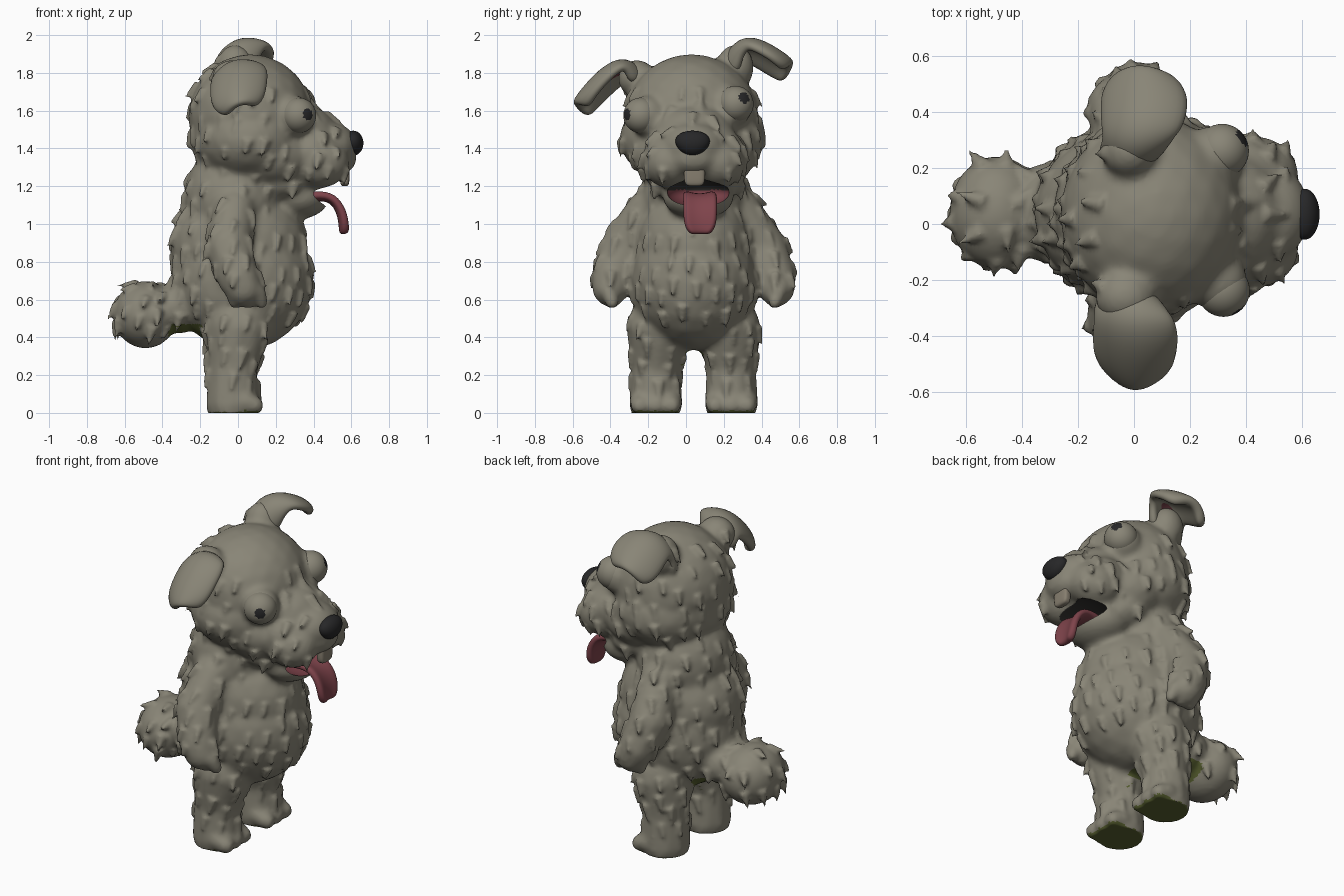
import bpy, bmesh, random
from mathutils import Vector, Matrix

random.seed(4)
MID = 0.04  # side-to-side middle of the body
scene = bpy.context.scene
if "Cube" in bpy.data.objects:
    bpy.data.objects.remove(bpy.data.objects["Cube"])


def material(name, rgb):
    m = bpy.data.materials.new(name)
    m.use_nodes = True
    m.diffuse_color = (*rgb, 1)
    m.node_tree.nodes["Principled BSDF"].inputs["Base Color"].default_value = (*rgb, 1)
    return m


FUR = material("grey_fur", (0.25, 0.235, 0.183))
GREEN = material("olive_underside", (0.1, 0.12, 0.03))
DARK = material("mouth_dark", (0.035, 0.033, 0.03))
PINK = material("tongue_pink", (0.21, 0.057, 0.07))
EAR = material("inner_ear_red", (0.15, 0.045, 0.055))
BLACK = material("nose_black", (0.02, 0.02, 0.021))
TOOTH = material("tooth_grey", (0.24, 0.21, 0.16))


def ball(bm, centre, radii, detail=3):
    m = Matrix.Translation(centre) @ Matrix.Diagonal((*radii, 1))
    bmesh.ops.create_icosphere(bm, subdivisions=detail, radius=1, matrix=m)


def limb(bm, stations):
    # overlapping balls along a tapering path
    for a, b in zip(stations, stations[1:]):
        for i in range(6):
            x, y, z, r = Vector(a).lerp(Vector(b), i / 5)
            ball(bm, (x, y, z), (r, r, r), 2)


def make(name, bm, mats, angle=0.9):
    me = bpy.data.meshes.new(name)
    bm.to_mesh(me)
    bm.free()
    return place(name, me, mats, angle)


def place(name, me, mats, angle):
    ob = bpy.data.objects.new(name, me)
    scene.collection.objects.link(ob)
    for m in mats:
        me.materials.append(m)
    me.polygons.foreach_set("use_smooth", [True] * len(me.polygons))
    me.set_sharp_from_angle(angle=angle)
    return ob


def rounding(ob):
    sub = ob.modifiers.new("rounding", "SUBSURF")
    sub.levels = sub.render_levels = 2


def remesh(ob, voxel, rounds, cutter=None):
    # fuse the overlapping pieces, soften, and optionally carve
    r = ob.modifiers.new("fuse", "REMESH")
    r.mode, r.voxel_size = "VOXEL", voxel
    s = ob.modifiers.new("soften", "SMOOTH")
    s.factor, s.iterations = 0.5, rounds
    if cutter:
        c = ob.modifiers.new("carve", "BOOLEAN")
        c.operation, c.object, c.solver = "DIFFERENCE", cutter, "EXACT"
    dg = bpy.context.evaluated_depsgraph_get()
    me = bpy.data.meshes.new_from_object(ob.evaluated_get(dg))
    me.materials.clear()
    bpy.data.objects.remove(ob)
    return me


# eyes: name, centre, gaze, radius
EYES = [("left_eye", Vector((0.315, 0.262, 1.635)), Vector((0.75, 0.48, 0.35)).normalized(), 0.096),
        ("right_eye", Vector((0.32, -0.238, 1.575)), Vector((0.5, -0.75, 0.06)).normalized(), 0.094)]

# torso, neck, head, muzzle, tail
bm = bmesh.new()
for centre, radii in [
    ((0.02, MID, 0.70), (0.38, 0.34, 0.37)),
    ((0.005, MID, 0.88), (0.365, 0.31, 0.33)),
    ((-0.02, MID, 1.13), (0.27, 0.29, 0.3)),
    ((0.065, 0.03, 1.57), (0.33, 0.355, 0.33)),
    ((0.06, 0.03, 1.45), (0.315, 0.385, 0.25)),
    ((0.19, MID, 1.36), (0.25, 0.33, 0.2)),
    ((0.33, MID, 1.47), (0.2, 0.22, 0.165)),
    ((0.38, 0.045, 1.38), (0.2, 0.27, 0.17)),
    ((0.49, MID, 1.41), (0.14, 0.17, 0.13)),
    ((0.43, -0.09, 1.325), (0.16, 0.14, 0.135)),
    ((0.43, 0.175, 1.325), (0.16, 0.14, 0.135)),
    ((0.5, MID, 1.35), (0.13, 0.15, 0.1)),
    ((0.22, 0.055, 1.22), (0.2, 0.25, 0.12)),
    ((0.32, 0.065, 1.145), (0.165, 0.19, 0.12)),
    ((-0.49, MID, 0.52), (0.172, 0.205, 0.18)),
    ((-0.31, MID, 0.56), (0.14, 0.18, 0.14)),
    ((-0.015, 0.26, 1.83), (0.1, 0.1, 0.12)),
    ((-0.03, -0.26, 1.77), (0.11, 0.1, 0.1)),
]:
    ball(bm, centre, radii)

# eyelids sit just behind the eyes
for name, centre, look, r in EYES:
    ball(bm, centre - look * 0.04, (r + 0.014,) * 3)

# arms, legs, fingers and toes on both sides
for s in (-1, 1):
    def side(*pts):
        return [(x, MID + s * y, z, r) for x, y, z, r in pts]
    limb(bm, side((-0.02, 0.24, 1.07, 0.12), (-0.05, 0.37, 0.88, 0.125),
                  (0.0, 0.43, 0.72, 0.115), (0.03, 0.44, 0.66, 0.1)))
    limb(bm, side((0.0, 0.18, 0.45, 0.18), (-0.03, 0.2, 0.25, 0.135), (-0.03, 0.2, 0.05, 0.145)))
    for k in (-1, 0, 1):
        limb(bm, side((0.04 + 0.065 * k, 0.45, 0.64, 0.045), (0.055 + 0.07 * k, 0.43, 0.585, 0.038)))
        limb(bm, side((0.03, 0.2 + 0.085 * k, 0.06, 0.06), (0.09, 0.2 + 0.085 * k, 0.04, 0.05)))
base = remesh(make("fur_base", bm, [FUR]), 0.018, 4)

# scatter pointed tufts that hang down along the surface
bm = bmesh.new()
bm.from_mesh(base)
spots = [(p.center.copy(), p.normal.copy()) for p in base.polygons]
chosen = []
for p, n in random.sample(spots, 4500):
    bare = (p.z < 0.15 or (p.z > 1.72 and p.x > -0.1) or n.z < -0.5
            or (p.x > 0.24 and 1.0 < p.z < 1.24 and abs(p.y - 0.065) < 0.22)
            or (p.x > 0.54 and p.z > 1.3)
            or (p.z < 0.72 and abs(p.y - MID) > 0.36)
            or any((p - e[1]).length < 0.18 for e in EYES))
    if bare or any((p - q).length < 0.09 for q in chosen):
        continue
    chosen.append(p)
    down = Vector((-0.25, 0, -1))
    down = (down - n * down.dot(n)).normalized()
    size = random.uniform(0.8, 1.25)
    axis = (down * 0.08 + n * (0.034 if p.x < -0.15 else 0.026)) * size
    m = Matrix.Translation(p - n * 0.012 + axis / 2) @ axis.to_track_quat("Z", "Y").to_matrix().to_4x4()
    bmesh.ops.create_cone(bm, cap_ends=True, segments=8, radius1=0.03 * size,
                          radius2=0.003, depth=axis.length, matrix=m)

# carve the open mouth
MOUTH, MR = Vector((0.42, 0.065, 1.167)), Vector((0.2, 0.165, 0.075))
cut_bm = bmesh.new()
ball(cut_bm, MOUTH, MR, 4)
cutter = make("mouth_cutter", cut_bm, [DARK])
cutter.hide_render = True
skin = remesh(make("fur_tufts", bm, [FUR]), 0.0125, 1, cutter)
bpy.data.objects.remove(cutter)
for v in skin.vertices:
    v.co.z = max(v.co.z, 0)
place("furry_body", skin, [FUR, GREEN, DARK, PINK], 1.1)
for f in skin.polygons:
    c, n = f.center, f.normal
    d = c - MOUTH
    inside = sum((d[i] / MR[i]) ** 2 for i in range(3))
    reach = 0.17 if c.x < -0.1 else 0.09
    under = -0.37 < c.x < 0.04 and abs(c.y - MID) < reach and 0.25 < c.z < 0.47 and n.z < -0.5
    f.material_index = 0
    if inside < 1.02 and n.dot(d) < 0:
        f.material_index = 3 if c.z < 1.18 else 2
    elif (c.z < 0.012 and n.z < -0.5) or under:
        f.material_index = 1

# bulging eyes with pupils painted on by direction
for name, centre, look, r in EYES:
    bm = bmesh.new()
    ball(bm, centre, (r, r, r), 4)
    for f in bm.faces:
        f.material_index = int((f.calc_center_median() - centre).normalized().dot(look) > 0.94)
    make(name, bm, [FUR, BLACK])

# nose
bm = bmesh.new()
ball(bm, (0.61, 0.035, 1.428), (0.054, 0.09, 0.066), 4)
for v in bm.verts:
    v.co.y = 0.035 + (v.co.y - 0.035) * (1 + 2.5 * (v.co.z - 1.428))
make("nose", bm, [BLACK])

# front tooth
bm = bmesh.new()
bmesh.ops.create_cube(bm, size=1, matrix=Matrix.Translation((0.565, 0.045, 1.26))
                      @ Matrix.Diagonal((0.05, 0.11, 0.12, 1)))
bmesh.ops.subdivide_edges(bm, edges=bm.edges[:], cuts=1, use_grid_fill=True)
rounding(make("front_tooth", bm, [TOOTH], 3.1))


def strip(name, mat, stations, across, curl, thick, width=1.0, lift=0.0):
    # curved flap: a path with half-widths, bent across its width
    bm = bmesh.new()
    across, rows = Vector(across), []
    pts = [Vector(s[:3]) for s in stations]
    for i, p in enumerate(pts):
        tangent = pts[min(i + 1, len(pts) - 1)] - pts[max(i - 1, 0)]
        up = across.cross(tangent).normalized()
        rows.append([bm.verts.new(p + across * stations[i][3] * j * width + up * (lift - curl * (j * width) ** 2))
                     for j in (-1, -0.5, 0, 0.5, 1)])
    for a, b in zip(rows, rows[1:]):
        for k in range(4):
            bm.faces.new((a[k], a[k + 1], b[k + 1], b[k]))
    ob = make(name, bm, [mat], 3.1)
    so = ob.modifiers.new("thickness", "SOLIDIFY")
    so.thickness, so.offset = thick, 0
    rounding(ob)


# ears: the left one perks up and folds over, the right one droops; front edges tilt up
LEFT = [(-0.02, 0.2, 1.78, 0.11), (-0.01, 0.22, 1.88, 0.12), (0.0, 0.28, 1.955, 0.13),
        (0.01, 0.36, 1.965, 0.15), (0.02, 0.45, 1.92, 0.165), (0.02, 0.52, 1.875, 0.155),
        (0.02, 0.565, 1.84, 0.1)]
RIGHT = [(-0.03, -0.22, 1.75, 0.11), (-0.03, -0.26, 1.82, 0.13), (-0.02, -0.34, 1.86, 0.145),
         (-0.01, -0.43, 1.81, 0.16), (-0.01, -0.51, 1.73, 0.155), (0.0, -0.56, 1.67, 0.13),
         (0.01, -0.585, 1.63, 0.08)]
for name, path, s, last in (("left", LEFT, 1, 4), ("right", RIGHT, -1, 5)):
    tilt = (s * 0.95, 0, s * 0.3)
    strip(name + "_ear", FUR, path, tilt, 0.08, 0.06)
    strip(name + "_inner_ear", EAR, path[1:last], tilt, 0.08, 0.008, 0.45, -0.032)

# tongue hanging out of the mouth
strip("tongue", PINK, [(0.3, 0.07, 1.12, 0.07), (0.42, 0.07, 1.145, 0.09), (0.5, 0.075, 1.135, 0.09),
                       (0.545, 0.075, 1.06, 0.09), (0.555, 0.075, 0.985, 0.085),
                       (0.555, 0.075, 0.945, 0.05)], (0, -1, 0), -0.02, 0.045)
